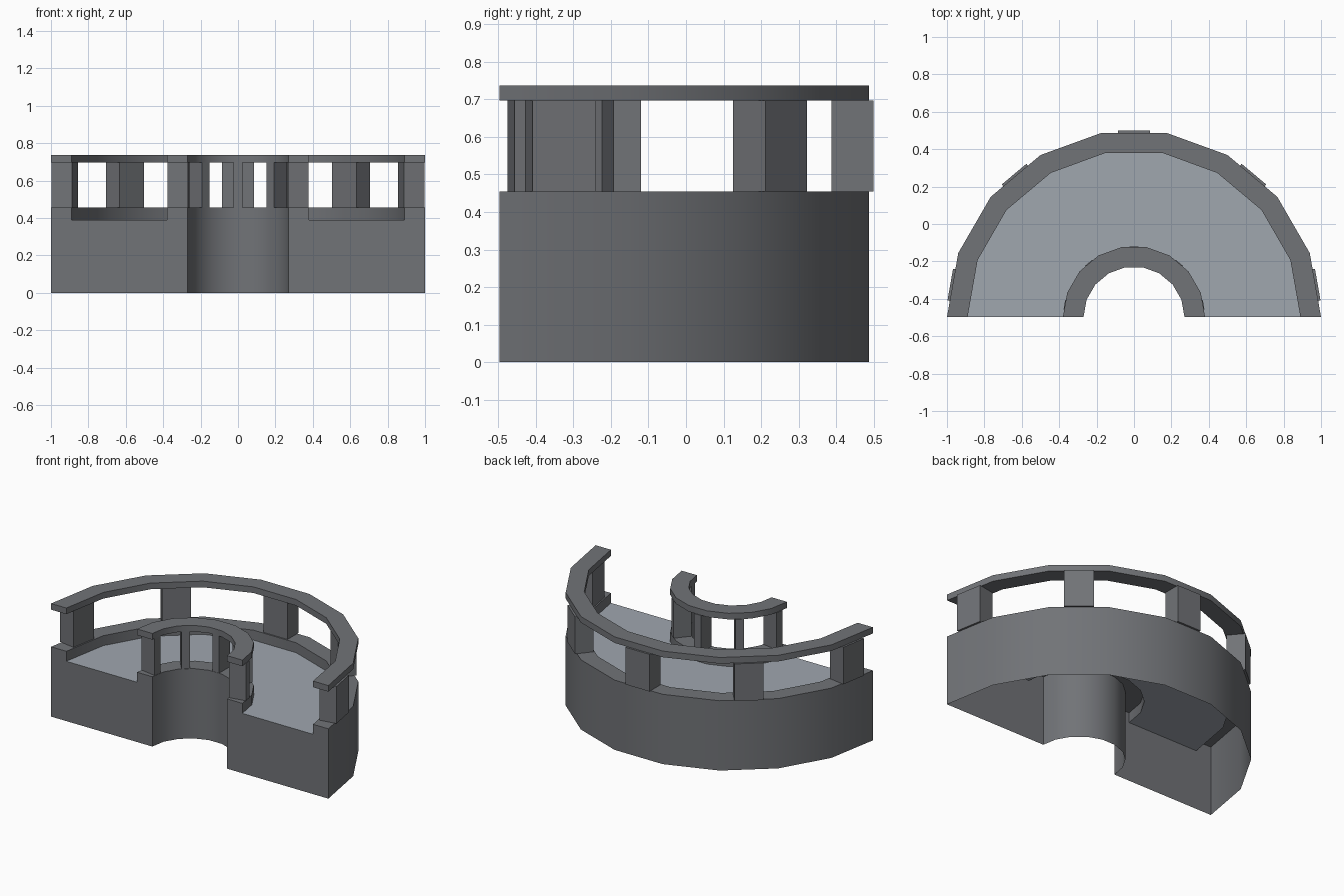
import bpy, math
from mathutils import Matrix, Vector

if "Cube" in bpy.data.objects:
    bpy.data.objects.remove(bpy.data.objects["Cube"])

CENTRE_Y = -0.4975   # centre of the half circle
SIDES = 9            # segments of every half ring
WALL_TOP, FLOOR_Z, RAIL_Z, TOP = 0.455, 0.39, 0.697, 0.737
INNER, OUTER, THICK = 0.27, 1.0, 0.11


def material(name, colour):
    m = bpy.data.materials.new(name)
    m.diffuse_color = (*colour, 1)
    m.use_nodes = True
    m.node_tree.nodes["Principled BSDF"].inputs["Base Color"].default_value = m.diffuse_color
    return m


grey = material("dark grey", (0.165, 0.172, 0.185))
pale = material("pale blue grey", (0.35, 0.385, 0.43))


def make(name, verts, faces, mats, smooth=False):
    me = bpy.data.meshes.new(name)
    me.from_pydata(verts, [], faces)
    for m in mats:
        me.materials.append(m)
    ob = bpy.data.objects.new(name, me)
    bpy.context.collection.objects.link(ob)
    if smooth:
        bpy.ops.object.select_all(action='DESELECT')
        ob.select_set(True)
        bpy.context.view_layer.objects.active = ob
        bpy.ops.object.shade_smooth_by_angle(angle=math.radians(30))
    return ob


def sweep(name, profile, mats, closed):
    """Carry an (r, z) profile round the half circle and cap both ends."""
    n = len(profile)
    verts, faces = [], []
    for i in range(SIDES + 1):
        a = math.pi * i / SIDES
        verts += [(r * math.cos(a), CENTRE_Y + r * math.sin(a), z) for r, z in profile]
    for i in range(SIDES):
        for j in range(n if closed else n - 1):
            k = (j + 1) % n
            faces.append((i * n + j, i * n + k, (i + 1) * n + k, (i + 1) * n + j))
    faces.append(tuple(reversed(range(n))))
    faces.append(tuple(SIDES * n + j for j in range(n)))
    return make(name, verts, faces, mats, True)


# Hollow balcony body, open underneath, with a low kerb along both curves
ri, ro = INNER + THICK, OUTER - THICK
body = sweep("balcony_body",
             [(INNER, 0), (INNER, WALL_TOP), (ri, WALL_TOP), (ri, FLOOR_Z),
              (ro, FLOOR_Z), (ro, WALL_TOP), (OUTER, WALL_TOP), (OUTER, 0)],
             [grey, pale], False)
# The floor is every flat face at floor height
for p in body.data.polygons:
    if all(abs(body.data.vertices[v].co.z - FLOOR_Z) < 1e-4 for v in p.vertices):
        p.material_index = 1

# Handrails
for name, r in (("inner_rail", INNER), ("outer_rail", OUTER - THICK)):
    sweep(name, [(r, RAIL_Z), (r, TOP), (r + THICK, TOP), (r + THICK, RAIL_Z)], [grey], True)

# Posts, one in the middle of every second segment
BOX = [(0, 3, 2, 1), (4, 5, 6, 7), (0, 1, 5, 4), (1, 2, 6, 5), (2, 3, 7, 6), (3, 0, 4, 7)]
for name, r0, r1, half in (("inner_post", 0.268, 0.378, 0.025),
                           ("outer_post", 0.885, 0.9975, 0.086)):
    for i in range(5):
        turn = Matrix.Translation((0, CENTRE_Y, 0)) @ Matrix.Rotation(math.radians(10 + 40 * i), 4, 'Z')
        verts = [turn @ Vector((x, y, z)) for z in (WALL_TOP, RAIL_Z)
                 for x, y in ((r0, -half), (r1, -half), (r1, half), (r0, half))]
        make(f"{name}_{i + 1}", verts, BOX, [grey])
